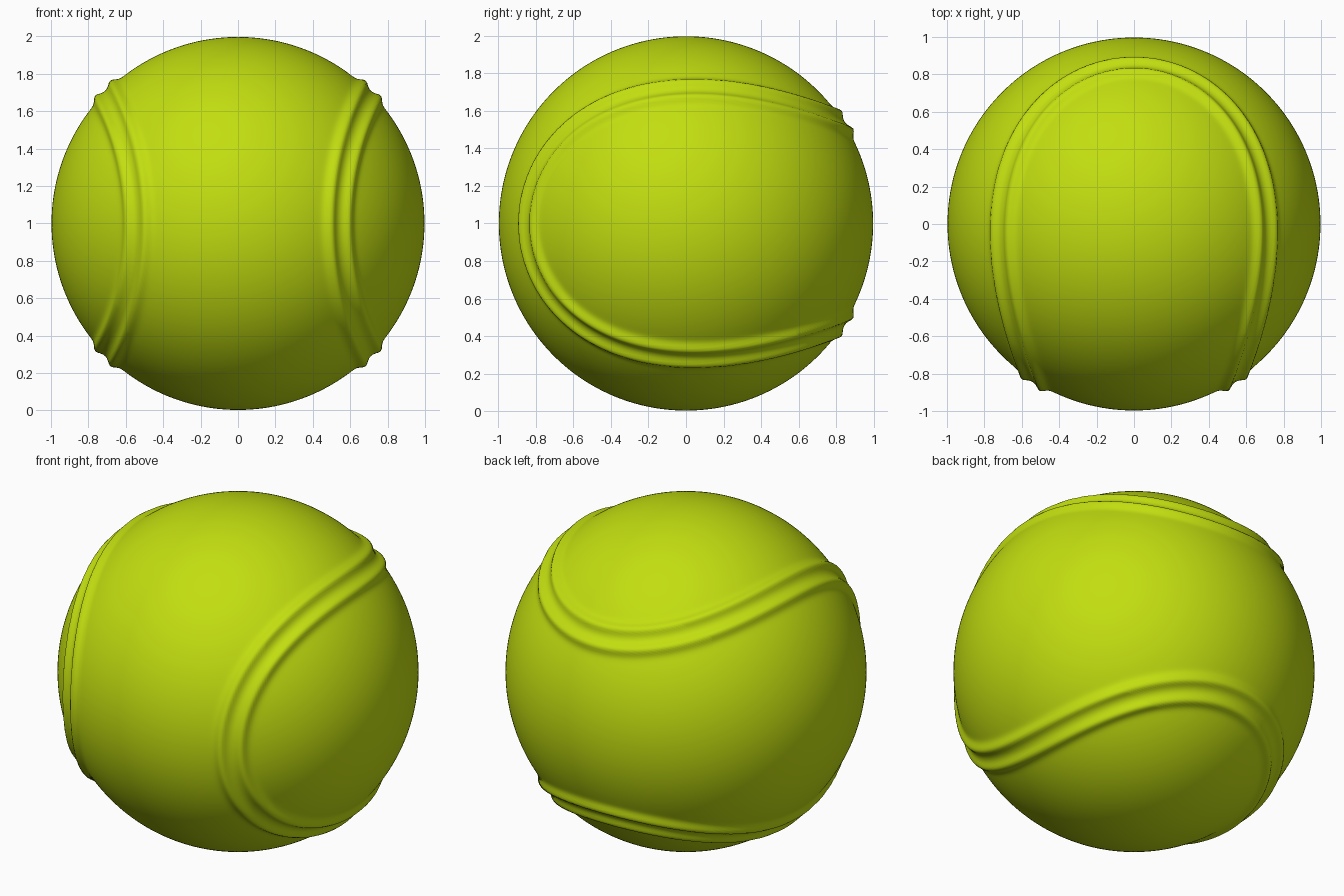
import bpy, bmesh, math
from mathutils import Vector, kdtree

if "Cube" in bpy.data.objects:
    bpy.data.objects.remove(bpy.data.objects["Cube"])

CENTRE = Vector((0, 0, 1))
RADIUS = 0.997
CUTS = 109

# One flat colour for the felt
felt = bpy.data.materials.new("yellow_green_felt")
felt.diffuse_color = (0.54, 0.73, 0.005, 1)
felt.use_nodes = True
felt.node_tree.nodes["Principled BSDF"].inputs["Base Color"].default_value = felt.diffuse_color


# Seam path: a closed wavy loop lying exactly on the unit sphere
def seam_point(t, a=0.77, b=0.23):
    return Vector((a * math.sin(t) + b * math.sin(3 * t),
                   2 * math.sqrt(a * b) * math.cos(2 * t),
                   a * math.cos(t) - b * math.cos(3 * t)))


SAMPLES = 4000
seam = kdtree.KDTree(SAMPLES)
for i in range(SAMPLES):
    seam.insert(seam_point(2 * math.pi * i / SAMPLES), i)
seam.balance()


# Seam cross-section: two raised lips with a shallow groove between them
def seam_height(d):
    lip = 0.027 * math.exp(-((d - 0.056) / 0.030) ** 2)
    floor = 0.006 * math.exp(-(d / 0.035) ** 2)
    return lip + floor


# Ball body: gridded cube rounded to a sphere, then raised along the seam
bm = bmesh.new()
bmesh.ops.create_cube(bm, size=2)
bmesh.ops.subdivide_edges(bm, edges=bm.edges[:], cuts=CUTS, use_grid_fill=True)
for v in bm.verts:
    n = Vector([math.tan(c * math.pi / 4) for c in v.co]).normalized()
    d = seam.find(n)[2]
    v.co = CENTRE + n * (RADIUS + seam_height(d))
for f in bm.faces:
    f.smooth = True
bmesh.ops.recalc_face_normals(bm, faces=bm.faces[:])

mesh = bpy.data.meshes.new("ball")
bm.to_mesh(mesh)
bm.free()
mesh.materials.append(felt)
ball = bpy.data.objects.new("ball", mesh)
bpy.context.collection.objects.link(ball)
